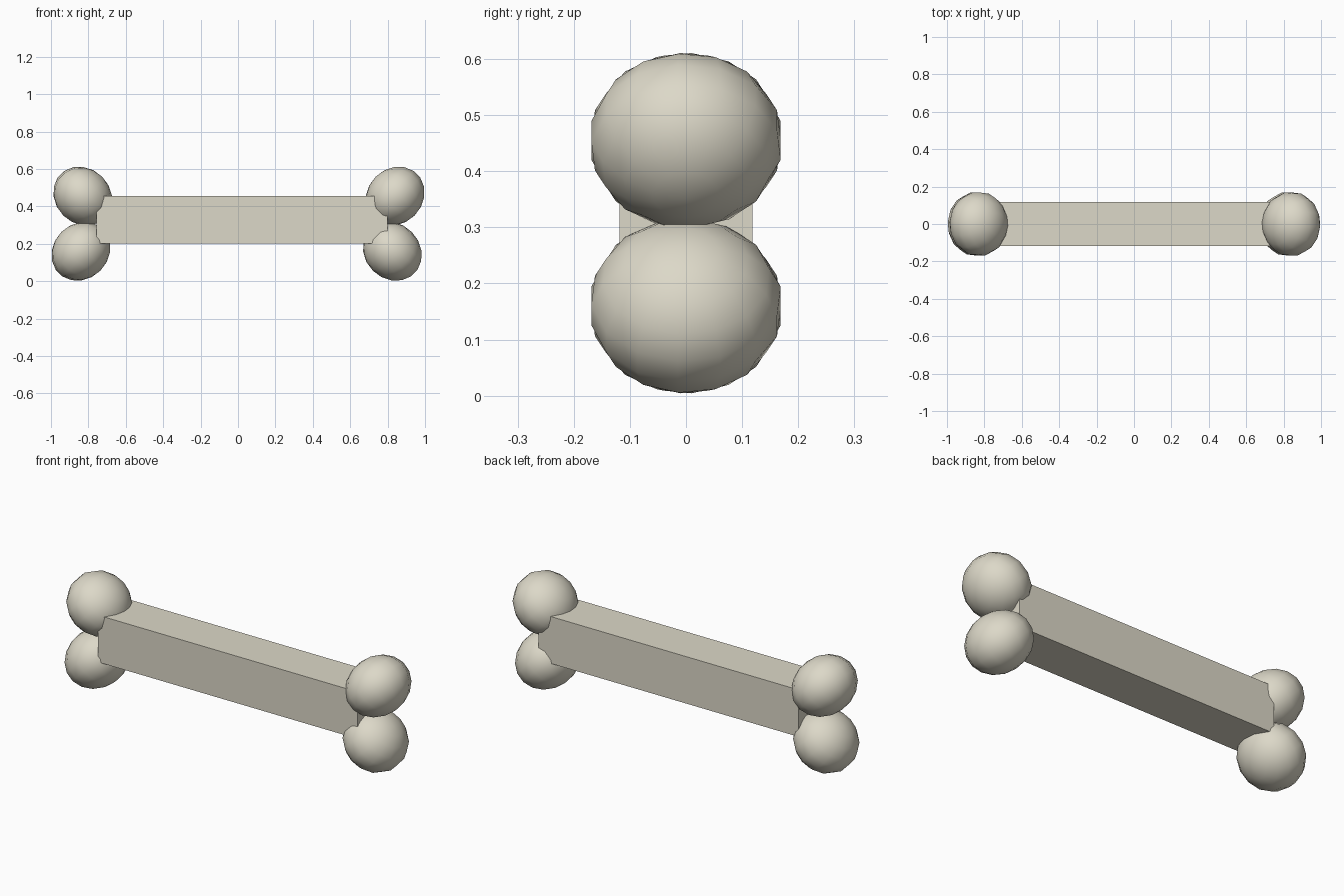
import bpy
from math import radians
from mathutils import Matrix, Vector

cube = bpy.data.objects.get("Cube")
if cube:
    bpy.data.objects.remove(cube, do_unlink=True)

# Single ivory colour
ivory = bpy.data.materials.new("ivory")
ivory.use_nodes = True
color = (0.72, 0.69, 0.58, 1)
ivory.diffuse_color = color
ivory.node_tree.nodes["Principled BSDF"].inputs["Base Color"].default_value = color


def add_knob(name, x, z, tilt):
    """Slightly squashed ball whose long axis leans toward the shaft."""
    bpy.ops.mesh.primitive_uv_sphere_add(segments=14, ring_count=9, radius=1)
    knob = bpy.context.object
    knob.name = name
    knob.data.transform(Matrix.Rotation(radians(8), 4, "Z"))
    knob.data.transform(Matrix.Diagonal((0.168, 0.173, 0.147, 1)))
    knob.data.transform(Matrix.Rotation(radians(tilt), 4, "Y"))
    knob.location = Vector((x, 0, z))
    knob.data.materials.append(ivory)
    bpy.ops.object.shade_smooth()


# Square shaft
bpy.ops.mesh.primitive_cube_add(size=1, location=(0.022, 0, 0.33))
shaft = bpy.context.object
shaft.name = "shaft"
shaft.data.transform(Matrix.Diagonal((1.556, 0.237, 0.254, 1)))
shaft.data.materials.append(ivory)

# Pair of knobs at each end
add_knob("upper_right_knob", -0.83, 0.455, 45)
add_knob("lower_right_knob", -0.84, 0.16, -45)
add_knob("upper_left_knob", 0.84, 0.455, -45)
add_knob("lower_left_knob", 0.825, 0.16, 45)
